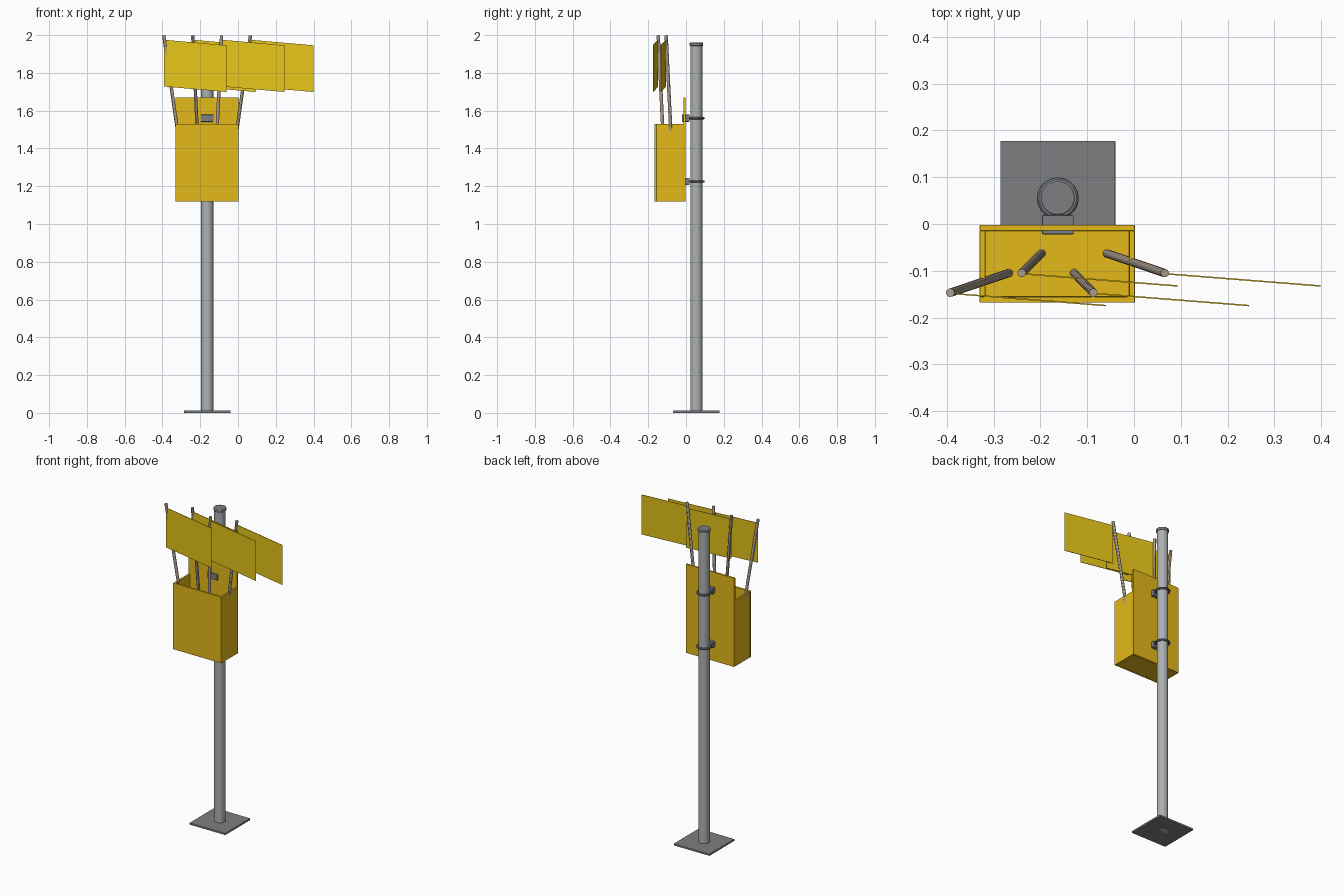
import bpy
from mathutils import Vector

if "Cube" in bpy.data.objects:
    bpy.data.objects.remove(bpy.data.objects["Cube"])


def material(name, rgb):
    m = bpy.data.materials.new(name)
    m.diffuse_color = (*rgb, 1)
    m.use_nodes = True
    m.node_tree.nodes["Principled BSDF"].inputs["Base Color"].default_value = m.diffuse_color
    return m


YELLOW = material("box_yellow", (0.78, 0.48, 0.01))
FLAG = material("flag_yellow", (0.80, 0.56, 0.01))
WOOD = material("stick_wood", (0.42, 0.35, 0.27))
METAL = material("steel", (0.42, 0.44, 0.44))
DARK = material("dark_steel", (0.20, 0.21, 0.22))


def finish(ob, name, mat, bevel=0.0, smooth=False):
    ob.name = name
    ob.data.materials.append(mat)
    if bevel:
        b = ob.modifiers.new("Bevel", "BEVEL")
        b.width, b.segments = bevel, 2
    if smooth:
        bpy.ops.object.shade_smooth_by_angle()
    return ob


def box(name, lo, hi, mat, bevel=0.0015):
    lo, hi = Vector(lo), Vector(hi)
    bpy.ops.mesh.primitive_cube_add(size=1, location=(lo + hi) / 2)
    ob = bpy.context.object
    ob.scale = hi - lo
    bpy.ops.object.transform_apply(location=False, rotation=False, scale=True)
    return finish(ob, name, mat, bevel)


def rod(name, a, b, r, mat, sides=32, bevel=0.0):
    a, b = Vector(a), Vector(b)
    bpy.ops.mesh.primitive_cylinder_add(
        vertices=sides, radius=r, depth=(b - a).length, location=(a + b) / 2,
        rotation=(b - a).to_track_quat("Z", "Y").to_euler())
    return finish(bpy.context.object, name, mat, bevel, True)


# Post with base plate and cap
PX, PY = -0.163, 0.055
box("base_plate", (PX - 0.123, PY - 0.123, 0), (PX + 0.123, PY + 0.123, 0.012), DARK, 0.002)
rod("post", (PX, PY, 0), (PX, PY, 1.945), 0.032, METAL, 48)
rod("post_cap", (PX, PY, 1.943), (PX, PY, 1.96), 0.036, DARK, 48, 0.003)

# Open-topped flag box
X0, X1, Y0, Y1, Z0, Z1, T = -0.33, 0.002, -0.168, -0.002, 1.118, 1.53, 0.012
box("box_back", (X0, Y1 - T, Z0), (X1, Y1, 1.67), YELLOW)
box("box_front", (X0, Y0, Z0), (X1, Y0 + T, Z1), YELLOW)
for side, x in (("left", X0), ("right", X1 - T)):
    box("box_side_" + side, (x, Y0 + T, Z0), (x + T, Y1 - T, Z1), YELLOW)
box("box_floor", (X0 + T, Y0 + T, Z0), (X1 - T, Y1 - T, Z0 + T), YELLOW)

# Clamps holding the box to the post
for i, z in enumerate((1.225, 1.56)):
    box(f"clamp_block_{i}", (PX - 0.034, -0.022, z - 0.019),
        (PX + 0.034, 0.019, z + 0.019), DARK, 0.003)
    bpy.ops.mesh.primitive_torus_add(
        location=(PX, PY, z), major_radius=0.038, minor_radius=0.0065,
        major_segments=48, minor_segments=10)
    finish(bpy.context.object, f"clamp_ring_{i}", DARK, 0, True)

# Four sticks fanned out of the box, each with a sheared thin flag
for i in range(4):
    back = 0.042 * (i % 2)
    top = Vector((-0.393 + 0.153 * i, -0.147 + back, 1.998))
    bottom = Vector((-0.268 + 0.07 * i, -0.105 + back, 1.132))
    rod(f"flag_stick_{i}", bottom, top, 0.009, WOOD, 12)

    x, y = top.x + 0.002, top.y - 0.0015
    corners = [(x, y, 1.728), (x + 0.331, y - 0.026, 1.699),
               (x + 0.331, y - 0.026, 1.946), (x, y, 1.975)]
    me = bpy.data.meshes.new("flag")
    me.from_pydata(corners, [], [(0, 1, 2, 3)])
    flag = bpy.data.objects.new(f"flag_{i}", me)
    bpy.context.collection.objects.link(flag)
    finish(flag, f"flag_{i}", FLAG)
    s = flag.modifiers.new("Thickness", "SOLIDIFY")
    s.thickness, s.offset = 0.003, 0
